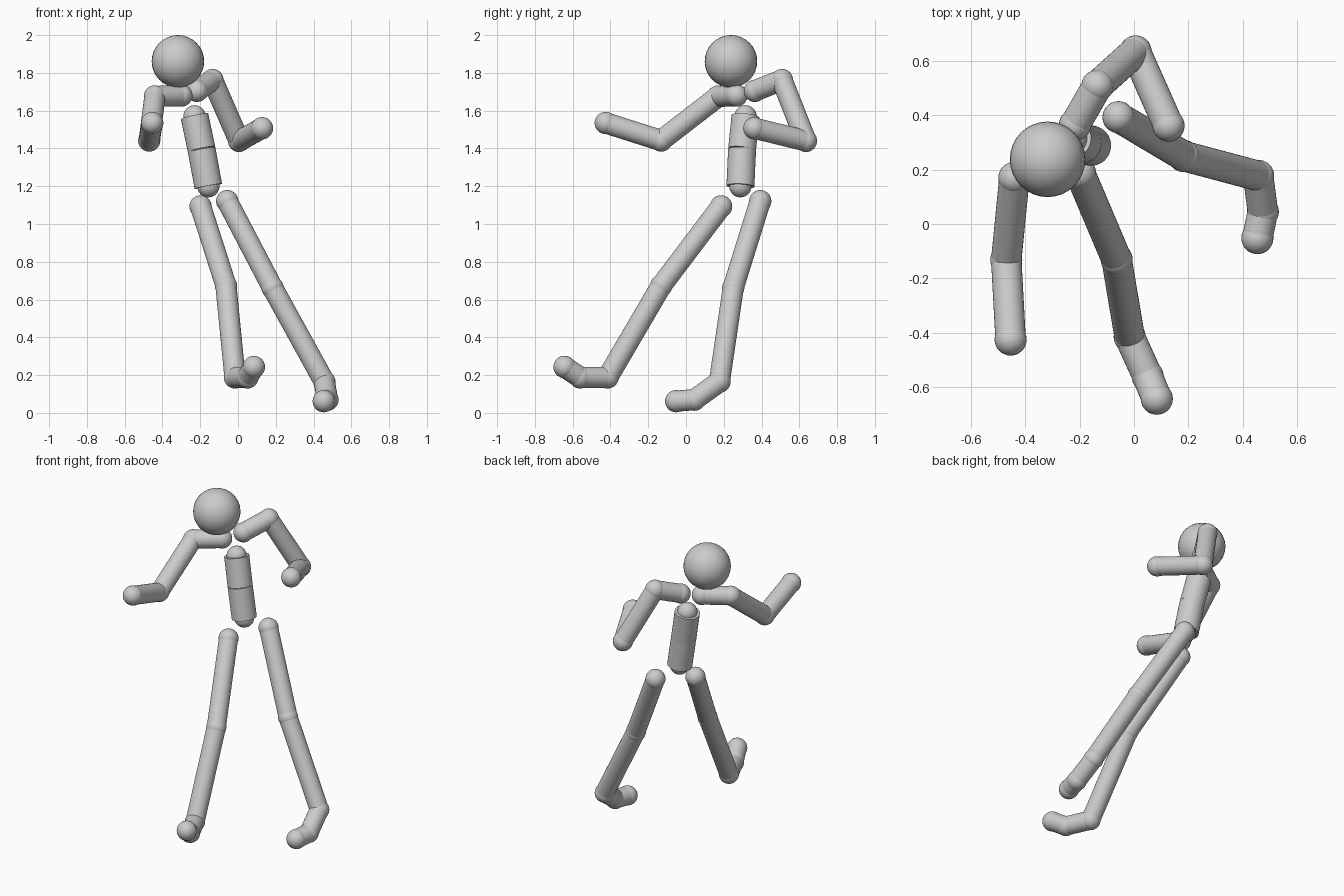
import bpy
from mathutils import Vector

cube = bpy.data.objects.get("Cube")
if cube:
    bpy.data.objects.remove(cube, do_unlink=True)

BALL, LIMB, TORSO, HEAD = 0.059, 0.056, 0.074, 0.139

grey = bpy.data.materials.new("light grey")
grey.use_nodes = True
grey.diffuse_color = (0.6, 0.6, 0.6, 1)
grey.node_tree.nodes["Principled BSDF"].inputs["Base Color"].default_value = (0.6, 0.6, 0.6, 1)


def finish(name):
    obj = bpy.context.object
    obj.name = name
    obj.data.materials.append(grey)
    bpy.ops.object.shade_smooth_by_angle()


def ball(name, centre, radius=BALL):
    bpy.ops.mesh.primitive_uv_sphere_add(segments=32, ring_count=16, radius=radius, location=centre)
    finish(name)


def rod(name, start, end, radius):
    a, b = Vector(start), Vector(end)
    bpy.ops.mesh.primitive_cylinder_add(
        vertices=32, radius=radius, depth=(b - a).length, location=(a + b) / 2,
        rotation=(b - a).to_track_quat("Z", "Y").to_euler())
    finish(name)


def chain(side, joints, bones, radius=LIMB):
    """Balls at every joint, with a rod for each bone between them."""
    for name, point in joints:
        ball(side + name, point)
    for bone, (_, a), (_, b) in zip(bones, joints, joints[1:]):
        rod(side + bone, a, b, radius)


ARM_BONES = ("collar", "upper_arm", "forearm")
LEG_BONES = ("thigh", "shin", "foot", "toes")

# Head and spine
ball("head", (-0.318, 0.238, 1.861), HEAD)
chain("", [("chest_joint", (-0.23, 0.315, 1.57)),
           ("waist_joint", (-0.193, 0.297, 1.395)),
           ("pelvis_joint", (-0.157, 0.288, 1.2))], ("chest", "abdomen"), TORSO)

# Arms
chain("right_", [("collar_joint", (-0.3, 0.267, 1.68)),
                 ("shoulder", (-0.44, 0.17, 1.675)),
                 ("elbow", (-0.47, -0.132, 1.442)),
                 ("wrist", (-0.454, -0.425, 1.535))], ARM_BONES)
chain("left_", [("collar_joint", (-0.217, 0.365, 1.705)),
                ("shoulder", (-0.135, 0.508, 1.762)),
                ("elbow", (0.006, 0.635, 1.44)),
                ("wrist", (0.127, 0.362, 1.507))], ARM_BONES)

# Legs and feet
chain("right_", [("hip", (-0.198, 0.186, 1.093)),
                 ("knee", (-0.064, -0.13, 0.675)),
                 ("ankle", (-0.016, -0.415, 0.188)),
                 ("toe_joint", (0.05, -0.56, 0.188)),
                 ("toe_tip", (0.084, -0.643, 0.243))], LEG_BONES)
chain("left_", [("hip", (-0.057, 0.393, 1.121)),
                ("knee", (0.183, 0.25, 0.662)),
                ("ankle", (0.457, 0.177, 0.165)),
                ("toe_joint", (0.474, 0.045, 0.07)),
                ("toe_tip", (0.454, -0.052, 0.062))], LEG_BONES)
